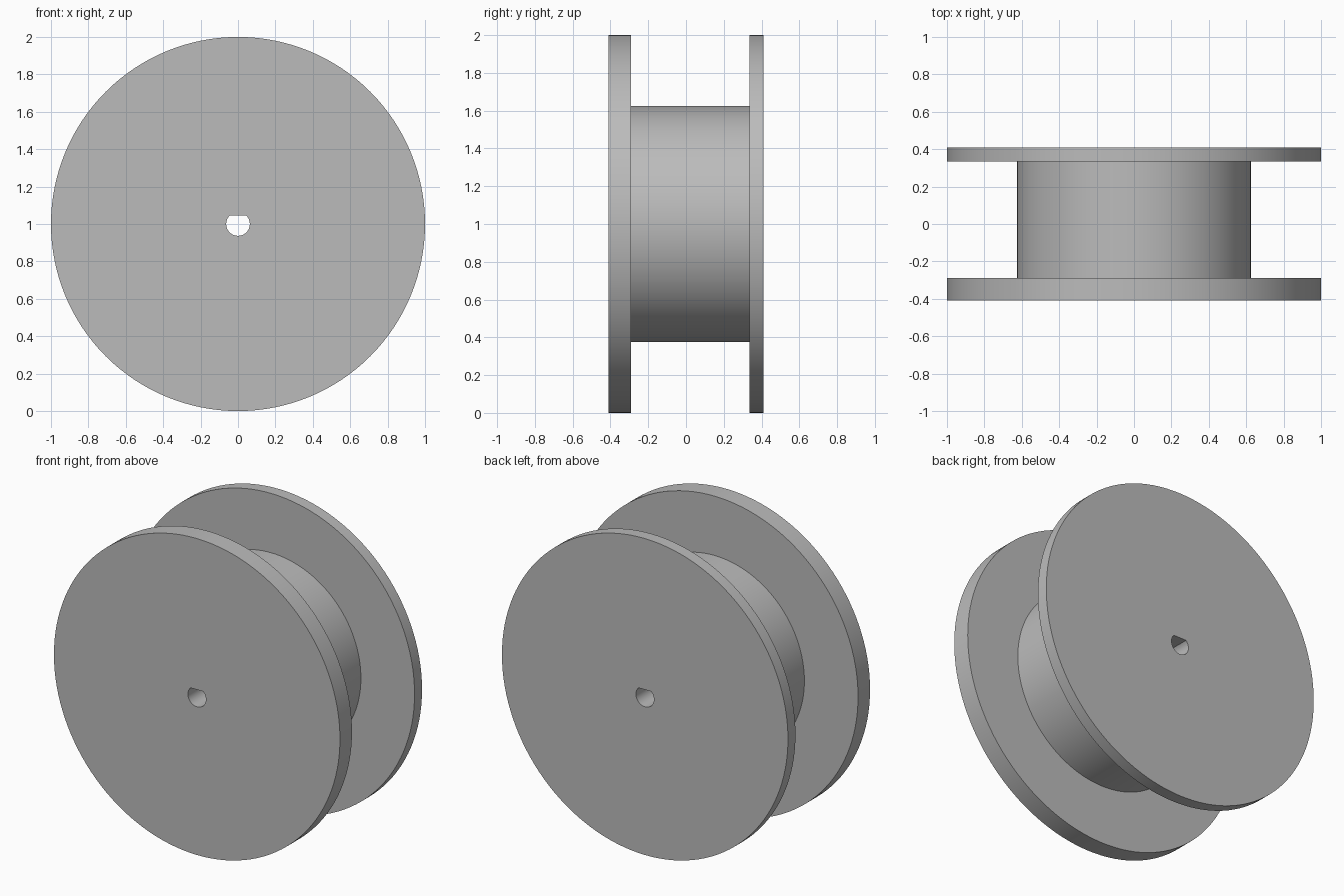
import bpy, bmesh
from math import cos, sin, pi, radians

cube = bpy.data.objects.get("Cube")
if cube:
    bpy.data.objects.remove(cube, do_unlink=True)

SEGMENTS = 128
CENTER_Z = 1.0
FLANGE_R, HUB_R = 1.0, 0.625
BORE_R, BORE_FLAT = 0.063, 0.045
FRONT, FRONT_INNER, BACK_INNER, BACK = -0.41, -0.29, 0.335, 0.41

grey = bpy.data.materials.new("light grey")
grey.use_nodes = True
grey.diffuse_color = (0.5, 0.5, 0.5, 1)
grey.node_tree.nodes["Principled BSDF"].inputs["Base Color"].default_value = grey.diffuse_color


def ring(bm, radius, y, flat=None):
    """Circle around the y axis, optionally cut off by a flat on top."""
    verts = []
    for i in range(SEGMENTS):
        a = 2 * pi * i / SEGMENTS
        z = radius * sin(a)
        if flat is not None:
            z = min(z, flat)
        verts.append(bm.verts.new((radius * cos(a), y, CENTER_Z + z)))
    return verts


# Spool: two flanges and a hub, closed through the D-shaped shaft bore
bm = bmesh.new()
rings = [ring(bm, BORE_R, FRONT, BORE_FLAT)]
for radius, y in ((FLANGE_R, FRONT), (FLANGE_R, FRONT_INNER), (HUB_R, FRONT_INNER),
                  (HUB_R, BACK_INNER), (FLANGE_R, BACK_INNER), (FLANGE_R, BACK)):
    rings.append(ring(bm, radius, y))
rings.append(ring(bm, BORE_R, BACK, BORE_FLAT))

for k, lower in enumerate(rings):
    upper = rings[(k + 1) % len(rings)]
    for i in range(SEGMENTS):
        j = (i + 1) % SEGMENTS
        bm.faces.new((lower[i], lower[j], upper[j], upper[i]))
bmesh.ops.recalc_face_normals(bm, faces=bm.faces)

mesh = bpy.data.meshes.new("spool")
bm.to_mesh(mesh)
bm.free()
mesh.materials.append(grey)
spool = bpy.data.objects.new("spool", mesh)
bpy.context.collection.objects.link(spool)

# Smooth round walls, crisp rims
bpy.ops.object.select_all(action='DESELECT')
spool.select_set(True)
bpy.context.view_layer.objects.active = spool
bpy.ops.object.shade_smooth_by_angle(angle=radians(30))
